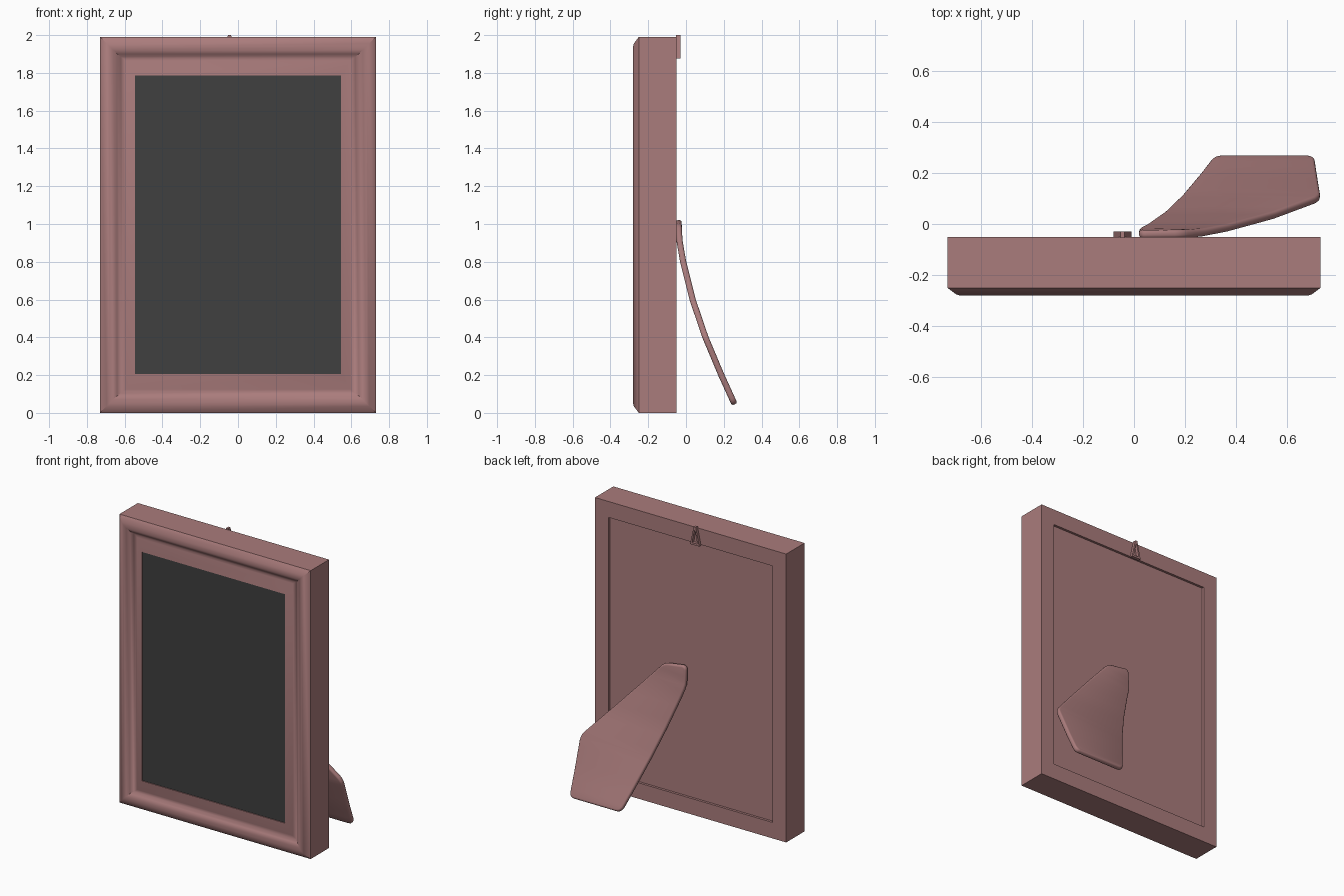
import bpy, bmesh
from mathutils import Vector

if "Cube" in bpy.data.objects:
    bpy.data.objects.remove(bpy.data.objects["Cube"])


def material(name, color):
    m = bpy.data.materials.new(name)
    m.diffuse_color = (*color, 1)
    m.use_nodes = True
    m.node_tree.nodes["Principled BSDF"].inputs["Base Color"].default_value = m.diffuse_color
    return m


wood = material("rose_wood", (0.40, 0.20, 0.20))
dark = material("dark_picture", (0.05, 0.05, 0.05))


def add_object(name, bm, mat, angle=0.5):
    bmesh.ops.recalc_face_normals(bm, faces=bm.faces)
    mesh = bpy.data.meshes.new(name)
    bm.to_mesh(mesh)
    bm.free()
    ob = bpy.data.objects.new(name, mesh)
    bpy.context.collection.objects.link(ob)
    mesh.materials.append(mat)
    bpy.ops.object.select_all(action='DESELECT')
    ob.select_set(True)
    bpy.context.view_layer.objects.active = ob
    bpy.ops.object.shade_smooth_by_angle(angle=angle)
    return ob


def loft(name, loops, mat, cyclic=True):
    """Skin a list of closed point loops; cyclic joins last to first."""
    bm = bmesh.new()
    rings = [[bm.verts.new(p) for p in loop] for loop in loops]
    pairs = list(zip(rings, rings[1:]))
    if cyclic:
        pairs.append((rings[-1], rings[0]))
    for a, b in pairs:
        n = len(a)
        for i in range(n):
            j = (i + 1) % n
            bm.faces.new((a[i], a[j], b[j], b[i]))
    return add_object(name, bm, mat)


def rect_loop(ix, iz, y):
    x, lo, hi = 0.73 - ix, iz, 1.99 - iz
    return [(-x, y, lo), (x, y, lo), (x, y, hi), (-x, y, hi)]


# Moulded frame: (side inset, top/bottom inset, y), mitred at the corners
profile = [(.105, .11, -.07), (.105, .11, -.05), (0, 0, -.05), (0, 0, -.25),
           (.035, .035, -.276), (.05, .05, -.28), (.07, .07, -.276),
           (.09, .09, -.264), (.11, .105, -.25), (.12, .112, -.247),
           (.135, .125, -.25), (.185, .205, -.268), (.185, .205, -.10)]
loft("frame", [rect_loop(*p) for p in profile], wood)


def box(name, lo, hi, mat):
    bm = bmesh.new()
    bmesh.ops.create_cube(bm, size=1)
    lo, hi = Vector(lo), Vector(hi)
    for v in bm.verts:
        v.co = (lo + hi) / 2 + v.co * (hi - lo)
    return add_object(name, bm, mat)


# Picture in the opening and board in the back recess
box("picture", (-.55, -.262, .20), (.55, -.24, 1.79), dark)
box("back_board", (-.624, -.09, .111), (.624, -.065, 1.879), wood)

# Triangular hanging loop
outer = [(-.08, 1.875), (-.01, 1.875), (-.037, 2.0), (-.053, 2.0)]
inner = [(-.065, 1.888), (-.025, 1.888), (-.042, 1.975), (-.048, 1.975)]
loft("hanging_loop", [[(x, y, z) for x, z in ring] for ring, y in
     ((outer, -.052), (outer, -.03), (inner, -.03), (inner, -.052))], wood)

# Curved easel leg: flat outline, sliced and bent backwards
outline = [(.02, 1.025), (.19, 1.0), (.73, .41), (.705, .045), (.315, .045), (.02, .88)]
bend = [(0, .278), (.2, .187), (.4, .103), (.6, .035), (.8, -.015), (.92, -.036), (1.1, -.042)]


def bend_y(z):
    for (z0, y0), (z1, y1) in zip(bend, bend[1:]):
        if z <= z1:
            return y0 + (y1 - y0) * (z - z0) / (z1 - z0)
    return bend[-1][1]


bm = bmesh.new()
bm.faces.new([bm.verts.new((x, 0, z)) for x, z in outline])
bmesh.ops.bevel(bm, geom=bm.verts[:], offset=.03, segments=3, profile=.5,
                affect='VERTICES')
for i in range(2, 20):
    bmesh.ops.bisect_plane(bm, geom=bm.verts[:] + bm.edges[:] + bm.faces[:],
                           plane_co=(0, 0, i * .05), plane_no=(0, 0, 1))
for v in bm.verts:
    v.co.y = bend_y(v.co.z)
leg = add_object("easel_leg", bm, wood)
solid = leg.modifiers.new("thickness", 'SOLIDIFY')
solid.thickness = .032
solid.offset = 0
bev = leg.modifiers.new("soft_edge", 'BEVEL')
bev.width = .012
bev.segments = 3
bev.limit_method = 'ANGLE'
bev.angle_limit = 0.9
